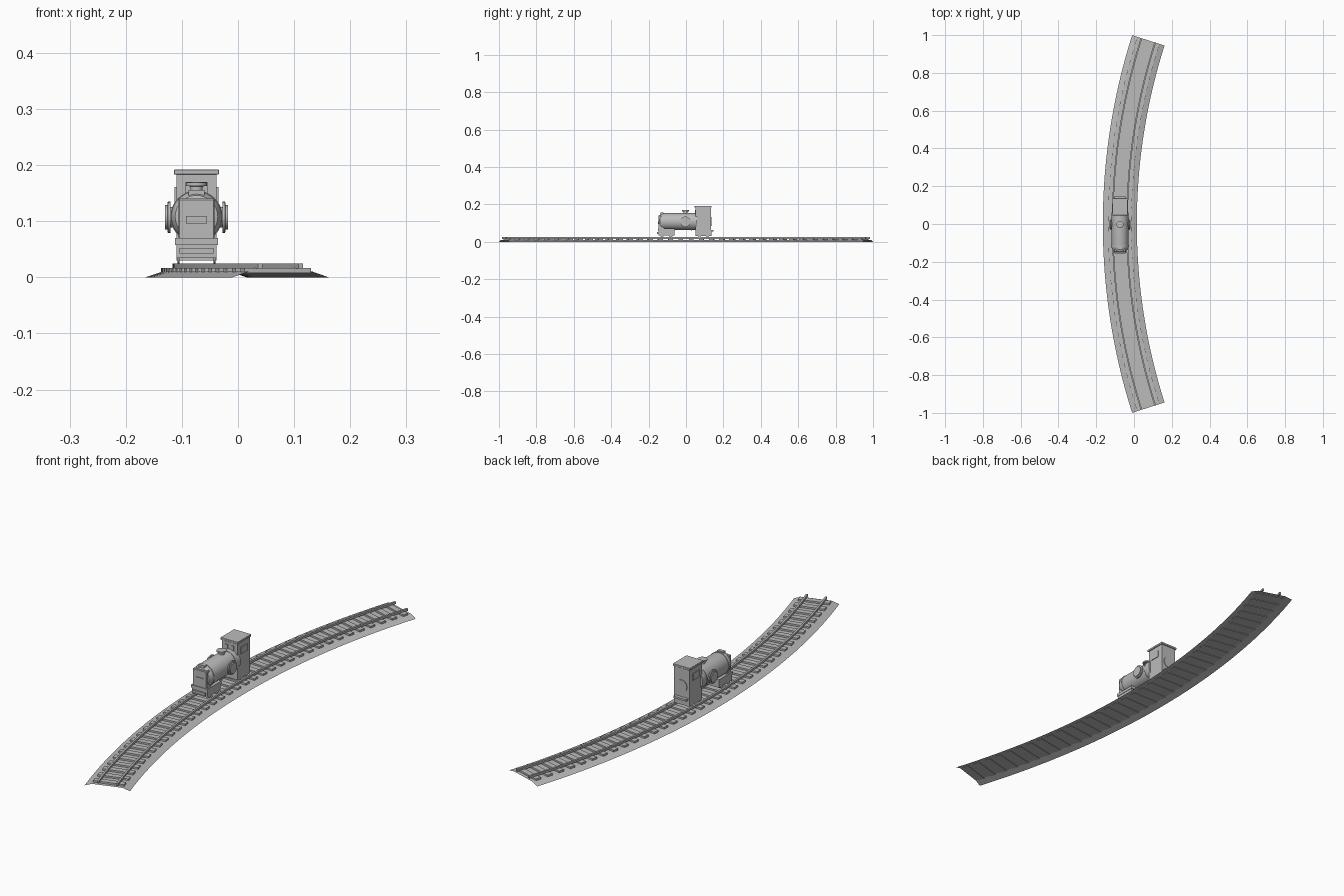
import bpy, bmesh, math
from mathutils import Matrix, Vector

if "Cube" in bpy.data.objects:
    bpy.data.objects.remove(bpy.data.objects["Cube"])

grey = bpy.data.materials.new("plain grey")
grey.diffuse_color = (0.5, 0.5, 0.5, 1)
grey.use_nodes = True
grey.node_tree.nodes["Principled BSDF"].inputs["Base Color"].default_value = grey.diffuse_color

# Track arc: centre of curvature, centre-line radius, half angle
CX, RC, HALF = 3.135, 3.21, math.radians(17.63)
LX = -0.074  # locomotive centre line


def arc(u, t, z):
    r = RC - u
    return Vector((CX - r * math.cos(t), r * math.sin(t), z))


def finish(name, bm, smooth=False, fix=True):
    if fix:
        bmesh.ops.recalc_face_normals(bm, faces=bm.faces)
    me = bpy.data.meshes.new(name)
    bm.to_mesh(me)
    bm.free()
    ob = bpy.data.objects.new(name, me)
    bpy.context.collection.objects.link(ob)
    me.materials.append(grey)
    if smooth:
        bpy.ops.object.select_all(action='DESELECT')
        ob.select_set(True)
        bpy.context.view_layer.objects.active = ob
        bpy.ops.object.shade_smooth_by_angle(angle=math.radians(35))
    return ob


def sweep(name, prof, closed, n=48):
    """Sweep a (sideways, height) profile along the track arc."""
    bm = bmesh.new()
    rows = [[bm.verts.new(arc(u, -HALF + 2 * HALF * i / n, z)) for u, z in prof]
            for i in range(n + 1)]
    m = len(prof)
    for a, b in zip(rows, rows[1:]):
        for j in range(m if closed else m - 1):
            k = (j + 1) % m
            bm.faces.new((a[j], a[k], b[k], b[j]))
    if closed:
        bm.faces.new(rows[0])
        bm.faces.new(rows[-1])
    return finish(name, bm, fix=closed)


def box(name, x, y, z, bevel=0):
    """Box from (min, max) ranges; x is measured from the locomotive centre."""
    bm = bmesh.new()
    size = [r[1] - r[0] for r in (x, y, z)]
    mid = Vector([(r[0] + r[1]) / 2 for r in (x, y, z)]) + Vector((LX, 0, 0))
    bmesh.ops.create_cube(bm, size=1, matrix=Matrix.Translation(mid) @ Matrix.Diagonal((*size, 1)))
    if bevel:
        bmesh.ops.bevel(bm, geom=bm.edges[:], offset=bevel, segments=1, affect='EDGES')
    return finish(name, bm)


def lathe(name, prof, centre, axis, n=24):
    """Revolve (radius, distance) points about an axis through centre."""
    bm = bmesh.new()
    rot = Vector((0, 0, 1)).rotation_difference(Vector(axis)).to_matrix()
    c = Vector(centre) + Vector((LX, 0, 0))
    rings = [[bm.verts.new(c + rot @ Vector((r * math.cos(2 * math.pi * k / n),
                                             r * math.sin(2 * math.pi * k / n), d)))
              for k in range(n)] for r, d in prof]
    for a, b in zip(rings, rings[1:]):
        for k in range(n):
            bm.faces.new((a[k], a[(k + 1) % n], b[(k + 1) % n], b[k]))
    bm.faces.new(rings[0])
    bm.faces.new(rings[-1])
    return finish(name, bm, smooth=True)


# Gravel bed: open sheet with sloped shoulders
sweep("gravel_bed", [(-0.09, 0), (-0.06, 0.01), (0.06, 0.01), (0.09, 0)], False)

# Sleepers
bm = bmesh.new()
COUNT = 36
for i in range(COUNT):
    t = -HALF + 2 * HALF * (i + 0.5) / COUNT
    m = (Matrix.Translation(arc(0, t, 0.0125)) @ Matrix.Rotation(-t, 4, 'Z')
         @ Matrix.Diagonal((0.124, 0.024, 0.009, 1)))
    bmesh.ops.create_cube(bm, size=1, matrix=m)
finish("sleepers", bm)

# Rails
for s, side in ((-1, "left"), (1, "right")):
    c = s * 0.038
    sweep(side + "_rail", [(c - 0.004, 0.016), (c + 0.004, 0.016),
                           (c + 0.004, 0.025), (c - 0.004, 0.025)], True)

# Boiler with rounded front end
lathe("boiler", [(0.03, -0.142), (0.038, -0.139), (0.043, -0.13), (0.045, -0.12),
                 (0.045, 0.06)], (0, 0, 0.108), (0, 1, 0), 32)
for y in (-0.115, 0.03):
    lathe("boiler_band", [(0.0465, y - 0.003), (0.0465, y + 0.003)], (0, 0, 0.108), (0, 1, 0), 32)

# Front box, number plate and lamp
box("front_box", (-0.032, 0.032), (-0.148, -0.115), (0.068, 0.14), 0.002)
box("front_plate", (-0.019, 0.019), (-0.151, -0.147), (0.096, 0.109))
box("front_lamp", (-0.014, 0.014), (-0.135, -0.12), (0.138, 0.156))

# Chimney with flat cap
lathe("chimney", [(0.011, 0.145), (0.011, 0.162), (0.019, 0.163), (0.019, 0.169),
                  (0.013, 0.17)], (0, -0.003, 0), (0, 0, 1), 16)

# Side drums
for s, side in ((-1, "left"), (1, "right")):
    lathe(side + "_drum", [(0.018, 0.035), (0.018, 0.046), (0.028, 0.046), (0.028, 0.051),
                           (0.022, 0.052), (0.022, 0.056)],
          (0, -0.003, 0.107), (s, 0, 0))

# Front and rear trucks
box("front_truck", (-0.036, 0.036), (-0.148, -0.062), (0.034, 0.06))
box("front_footplate", (-0.038, 0.038), (-0.151, -0.058), (0.058, 0.07))
box("rear_truck", (-0.036, 0.036), (0.052, 0.135), (0.03, 0.062))
box("front_buffer", (-0.03, 0.03), (-0.155, -0.147), (0.042, 0.052))
box("rear_buffer", (-0.03, 0.03), (0.134, 0.147), (0.055, 0.063))

# Wheels standing on the rails
for y in (-0.128, -0.082, 0.072, 0.115):
    for x in (-0.034, 0.03):
        lathe("wheel", [(0.011, x), (0.011, x + 0.004)], (0, y, 0.036), (1, 0, 0), 16)

# Cab, roof and windows
box("cab", (-0.036, 0.036), (0.05, 0.133), (0.06, 0.185))
box("cab_roof", (-0.04, 0.04), (0.046, 0.137), (0.183, 0.192), 0.001)
for s in (-1, 1):
    x = sorted((s * 0.035, s * 0.039))
    box("side_window", x, (0.07, 0.113), (0.133, 0.161))
    x = sorted((s * 0.008, s * 0.02))
    box("cab_front_window", x, (0.047, 0.051), (0.15, 0.17))
lathe("rear_hatch", [(0.025, 0.132), (0.025, 0.136)], (0, 0, 0.108), (0, 1, 0))
